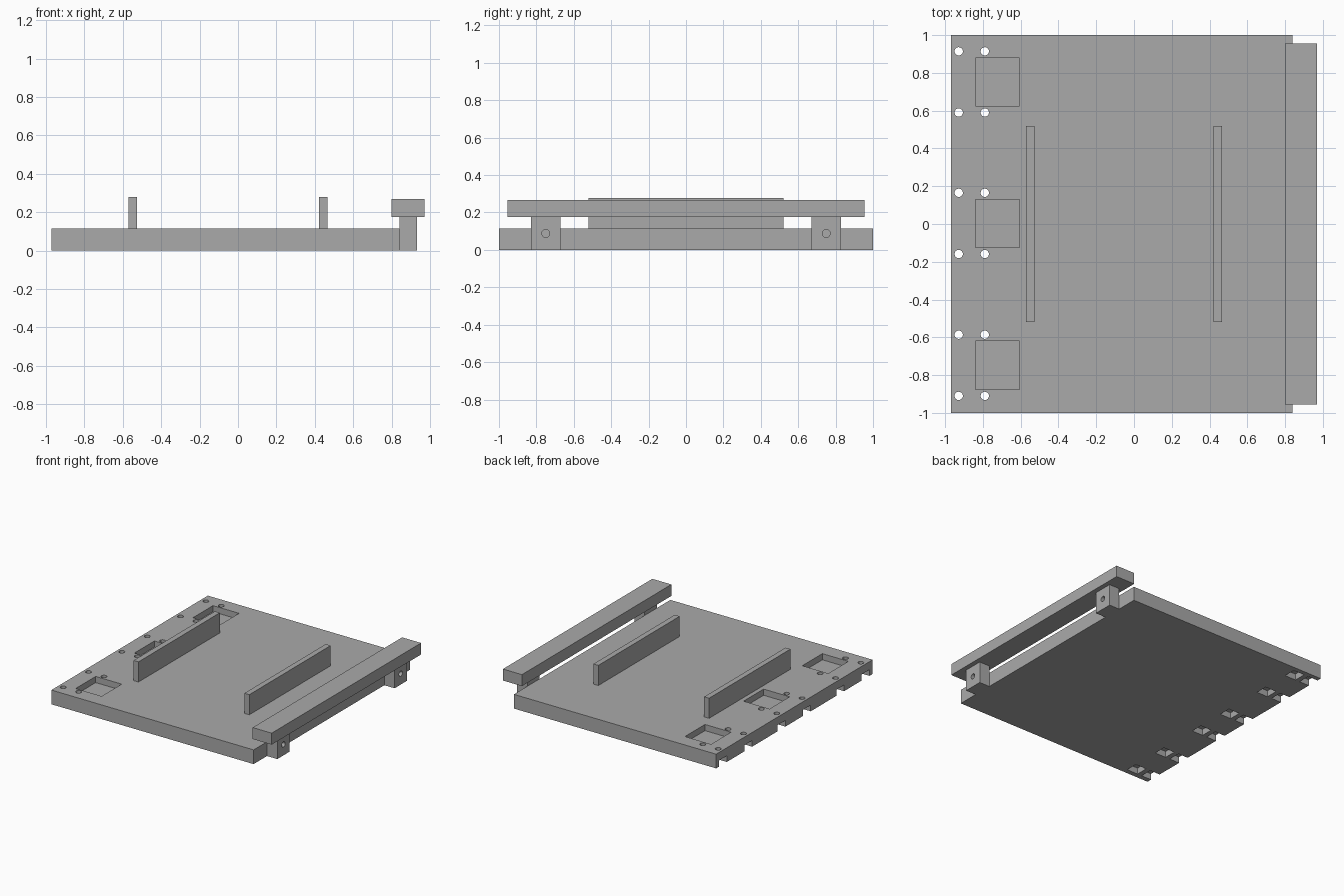
import bpy
import math

cube = bpy.data.objects.get("Cube")
if cube:
    bpy.data.objects.remove(cube, do_unlink=True)

grey = bpy.data.materials.new("plain grey")
grey.use_nodes = True
colour = (0.4, 0.4, 0.4, 1)
grey.diffuse_color = colour
grey.node_tree.nodes["Principled BSDF"].inputs["Base Color"].default_value = colour


def box(name, x, y, z):
    """Box from (low, high) ranges on each axis."""
    spans = (x, y, z)
    bpy.ops.mesh.primitive_cube_add(size=1, location=[sum(s) / 2 for s in spans])
    ob = bpy.context.object
    ob.name = name
    ob.scale = [s[1] - s[0] for s in spans]
    bpy.ops.object.transform_apply(location=False, rotation=False, scale=True)
    ob.data.materials.append(grey)
    return ob


def rod(name, centre, radius, length, rotation=(0, 0, 0)):
    bpy.ops.mesh.primitive_cylinder_add(vertices=32, radius=radius, depth=length,
                                        location=centre, rotation=rotation)
    ob = bpy.context.object
    ob.name = name
    ob.data.materials.append(grey)
    return ob


def cut(target, cutters):
    """Subtract each cutter, then discard it."""
    bpy.ops.object.select_all(action='DESELECT')
    bpy.context.view_layer.objects.active = target
    target.select_set(True)
    for cutter in cutters:
        mod = target.modifiers.new("cut", 'BOOLEAN')
        mod.operation = 'DIFFERENCE'
        mod.solver = 'EXACT'
        mod.object = cutter
        bpy.ops.object.modifier_apply(modifier=mod.name)
        bpy.data.objects.remove(cutter, do_unlink=True)
    bpy.ops.object.shade_smooth_by_angle(angle=math.radians(30))


# Base plate
TOP = 0.115
plate = box("base_plate", (-0.97, 0.84), (-1, 1), (0, TOP))
cutters = []
for cy in (-0.748, 0.003, 0.752):
    # Square recess in the top
    cutters.append(box("recess_cutter", (-0.84, -0.607), (cy - 0.128, cy + 0.128), (0.065, 0.2)))
    for side in (-1, 1):
        y = cy + side * 0.162
        span = (y - 0.05, y + 0.05)
        # Underside pocket and open edge notch
        cutters.append(box("pocket_cutter", (-0.84, -0.74), span, (-0.1, 0.05)))
        cutters.append(box("notch_cutter", (-1.1, -0.88), span, (-0.1, 0.05)))
        # Through holes
        for x in (-0.928, -0.79):
            cutters.append(rod("hole_cutter", (x, y, 0.05), 0.022, 0.4))
cut(plate, cutters)

# Upright ribs
for name, x in (("left_rib", 0.443), ("right_rib", -0.549)):
    box(name, (x - 0.022, x + 0.022), (-0.52, 0.52), (TOP, 0.278))

# Bar along the side, carried by two drilled posts
box("side_bar", (0.8, 0.97), (-0.955, 0.955), (0.175, 0.268))
for name, y in (("front_post", -0.75), ("back_post", 0.75)):
    post = box(name, (0.84, 0.932), (y - 0.079, y + 0.079), (0, 0.175))
    cut(post, [rod("bore_cutter", (0.886, y, 0.088), 0.021, 0.3, (0, math.pi / 2, 0))])
